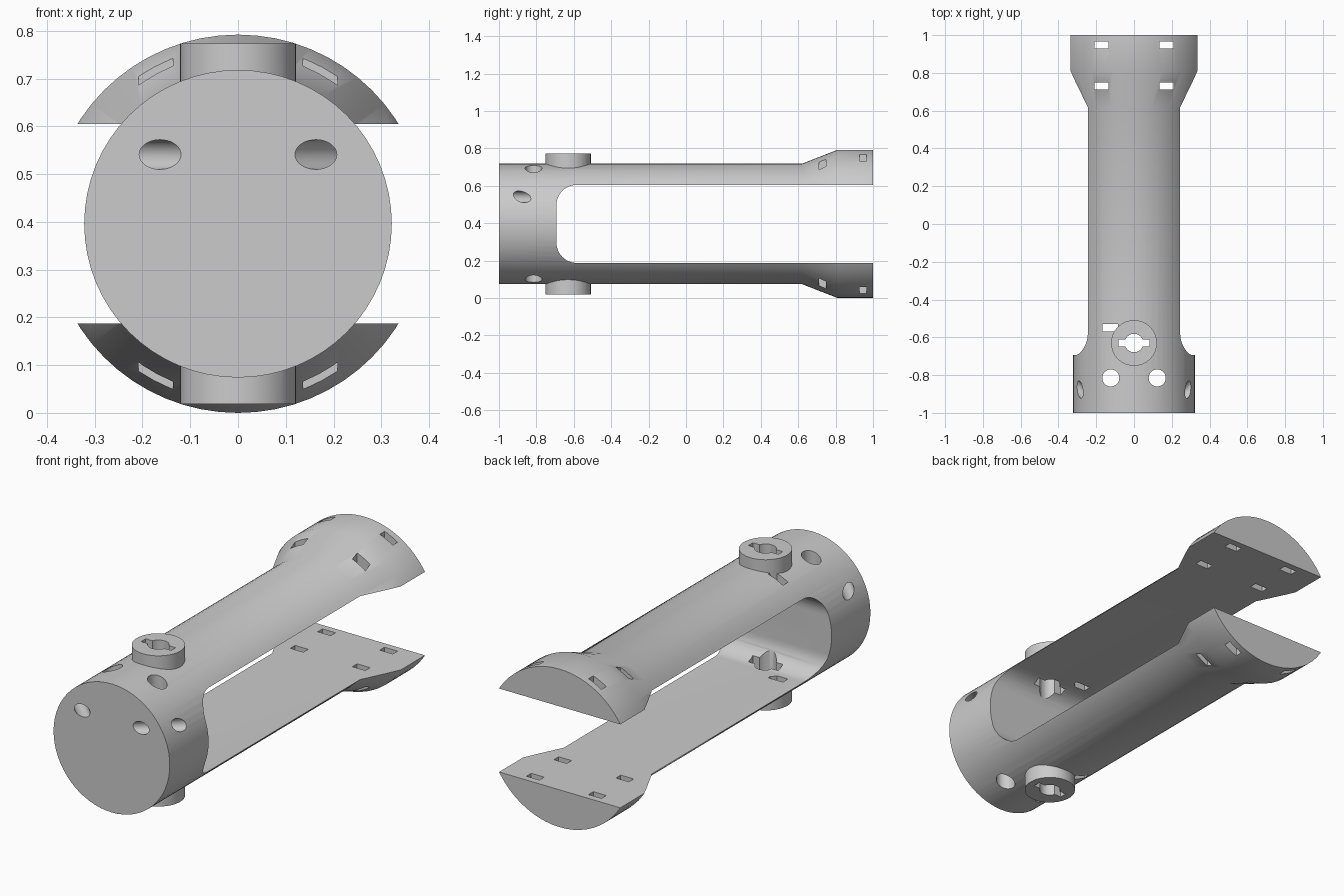
import bpy
import bmesh
from math import sin, cos, pi
from mathutils import Matrix, Vector

default_cube = bpy.data.objects.get("Cube")
if default_cube:
    bpy.data.objects.remove(default_cube, do_unlink=True)

AXIS_Z = 0.396      # height of the tube axis
TUBE_R = 0.322
FLARE_R = 0.396
GAP = 0.209         # half height of the open slot
BOSS_Y = -0.63

grey = bpy.data.materials.new("plain_grey")
grey.use_nodes = True
grey.diffuse_color = (0.6, 0.6, 0.6, 1)
grey.node_tree.nodes["Principled BSDF"].inputs["Base Color"].default_value = grey.diffuse_color


def finish(name, bm):
    bmesh.ops.recalc_face_normals(bm, faces=bm.faces)
    mesh = bpy.data.meshes.new(name)
    bm.to_mesh(mesh)
    bm.free()
    mesh.materials.append(grey)
    obj = bpy.data.objects.new(name, mesh)
    bpy.context.collection.objects.link(obj)
    return obj


def lathe(name, profile, segments=64):
    """Revolve (y, radius) pairs about the tube axis."""
    bm = bmesh.new()
    rings = []
    for y, r in profile:
        angles = [2 * pi * i / segments for i in range(segments)]
        rings.append([bm.verts.new((r * cos(a), y, AXIS_Z + r * sin(a))) for a in angles])
    for lower, upper in zip(rings, rings[1:]):
        for i in range(segments):
            j = (i + 1) % segments
            bm.faces.new((lower[i], lower[j], upper[j], upper[i]))
    bm.faces.new(rings[0])
    bm.faces.new(rings[-1])
    return finish(name, bm)


def cylinder(name, centre, radius, length, direction=(0, 0, 1), segments=48):
    bm = bmesh.new()
    turn = Vector((0, 0, 1)).rotation_difference(Vector(direction)).to_matrix().to_4x4()
    bmesh.ops.create_cone(bm, cap_ends=True, segments=segments, radius1=radius, radius2=radius,
                          depth=length, matrix=Matrix.Translation(centre) @ turn)
    return finish(name, bm)


def box(name, centre, size):
    bm = bmesh.new()
    bmesh.ops.create_cube(bm, size=1, matrix=Matrix.Translation(centre) @ Matrix.Diagonal((*size, 1)))
    return finish(name, bm)


def slot_cutter(front_y, radius, steps=12):
    """Side profile with two rounded front corners, extruded across x."""
    outline = [(1.2, -GAP)]
    for side in (-1, 1):
        for i in range(steps + 1):
            a = pi / 2 * (i if side < 0 else steps - i) / steps
            outline.append((front_y + radius - radius * sin(a),
                            side * (GAP - radius + radius * cos(a))))
    outline.append((1.2, GAP))
    bm = bmesh.new()
    face = bm.faces.new([bm.verts.new((-0.6, y, AXIS_Z + z)) for y, z in outline])
    moved = bmesh.ops.extrude_face_region(bm, geom=[face])["geom"]
    bmesh.ops.translate(bm, vec=(1.2, 0, 0),
                        verts=[v for v in moved if isinstance(v, bmesh.types.BMVert)])
    return finish("slot_cutter", bm)


def combine(target, tool, operation="DIFFERENCE"):
    mod = target.modifiers.new("combine", "BOOLEAN")
    mod.operation = operation
    mod.solver = "EXACT"
    mod.object = tool
    bpy.context.view_layer.objects.active = target
    bpy.ops.object.modifier_apply(modifier=mod.name)
    bpy.data.objects.remove(tool, do_unlink=True)


# Solid tube with flared back end
body = lathe("tube_body", [(-1, TUBE_R), (0.62, TUBE_R), (0.81, FLARE_R), (1, FLARE_R)])

# Small rectangular hole beside the bosses
combine(body, box("side_slot", (-0.125, -0.55, AXIS_Z), (0.082, 0.04, 1)))

# Round bosses above and below
combine(body, cylinder("bosses", (0, BOSS_Y, AXIS_Z), 0.121, 0.755, segments=64), "UNION")

# Long open slot between the two arms
combine(body, slot_cutter(-0.693, 0.11))

# Keyhole through both bosses
combine(body, cylinder("key_hole", (0, BOSS_Y, AXIS_Z), 0.049, 1))
combine(body, box("key_wings", (0, BOSS_Y, AXIS_Z), (0.166, 0.036, 1)))

for side in (-1, 1):
    # Vertical round holes and diagonal corner tunnels in the front end
    combine(body, cylinder("round_hole", (side * 0.123, -0.815, AXIS_Z), 0.045, 1))
    combine(body, cylinder("corner_tunnel", (side * 0.225, -0.938, 0.541), 0.031, 0.6, (side, 1, 0)))
    # Strap holes in the flare
    for y in (0.73, 0.947):
        combine(body, box("strap_hole", (side * 0.172, y, AXIS_Z), (0.072, 0.038, 1)))

# Smooth curved walls, crisp edges
bpy.ops.object.select_all(action="DESELECT")
body.select_set(True)
bpy.context.view_layer.objects.active = body
bpy.ops.object.shade_smooth_by_angle(angle=pi / 6)
